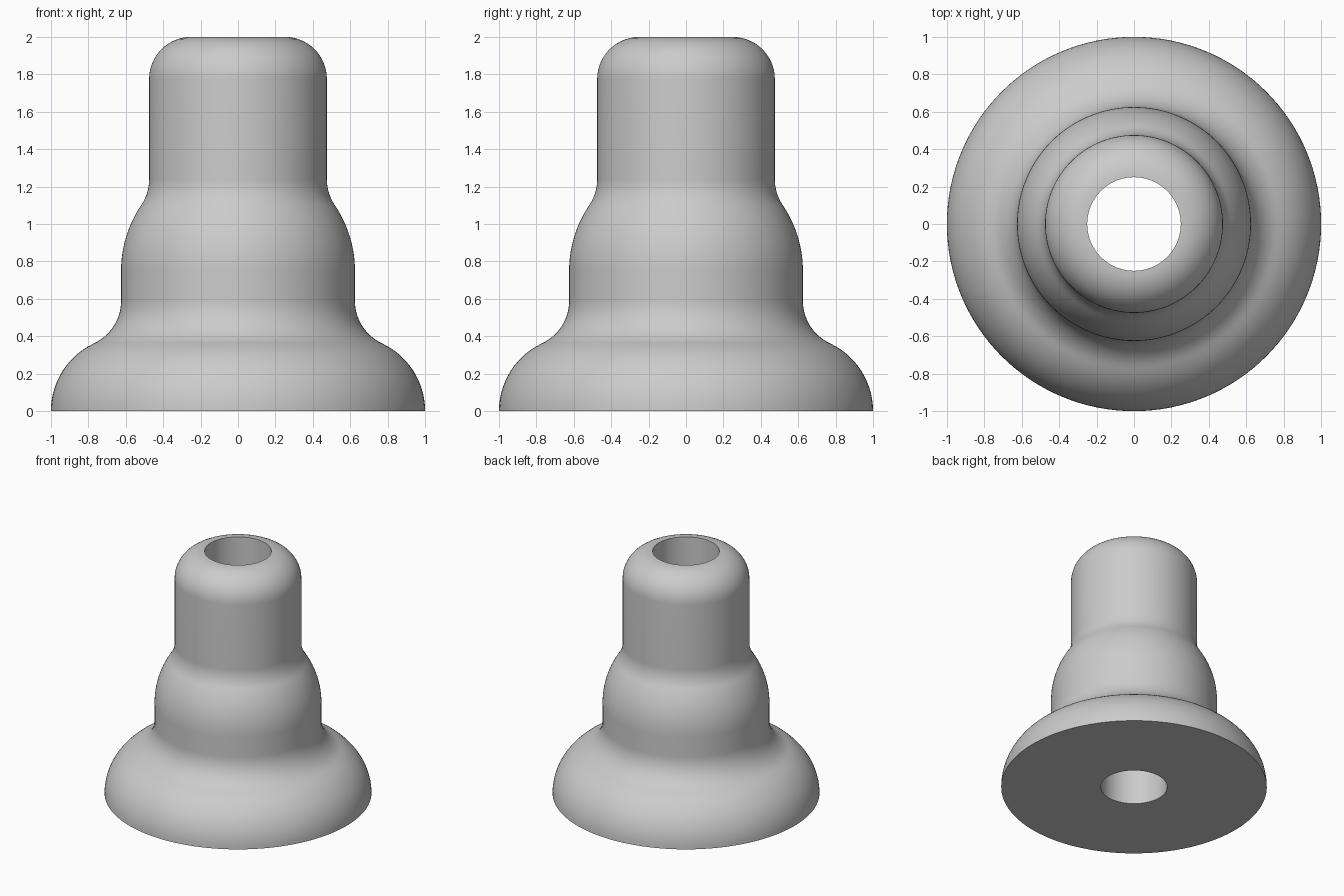
import bpy
import bmesh
from math import cos, sin, radians, acos, sqrt, pi, degrees
from mathutils import Vector

cube = bpy.data.objects.get("Cube")
if cube:
    bpy.data.objects.remove(cube, do_unlink=True)


def arc(cx, cz, r, start, end, steps=14):
    """Points on a circular arc in the profile plane, angles in degrees."""
    angles = [radians(start + (end - start) * i / steps) for i in range(steps + 1)]
    return [(cx + r * cos(a), cz + r * sin(a)) for a in angles]


def bulge_and_fillet(cx, cz, r, wall, fillet):
    """Convex bulge flowing tangentially into a concave fillet that ends on a wall."""
    dx = wall + fillet - cx
    reach = r + fillet
    tilt = degrees(acos(dx / reach))
    fz = cz + sqrt(reach ** 2 - dx ** 2)
    bulge = arc(cx, cz, r, 0, tilt)
    return bulge + arc(wall + fillet, fz, fillet, 180 + tilt, 180)[1:]


# Profile from the base rim up to the rounded top, then down the bore
bore = 0.25
profile = [(bore, 0)]
profile += bulge_and_fillet(0.6, 0, 0.4, 0.625, 0.25)      # flared base
profile += bulge_and_fillet(0, 0.75, 0.625, 0.475, 0.25)   # domed shoulder
profile += arc(bore, 1.775, 0.225, 0, 90)                  # rounded neck top

# Revolve the closed profile around z
bm = bmesh.new()
verts = [bm.verts.new((x, 0, z)) for x, z in profile]
edges = [bm.edges.new((a, b)) for a, b in zip(verts, verts[1:] + verts[:1])]
bmesh.ops.spin(bm, geom=verts + edges, cent=(0, 0, 0), axis=(0, 0, 1),
               angle=2 * pi, steps=128, use_merge=True)
bmesh.ops.remove_doubles(bm, verts=bm.verts, dist=0.0001)
bmesh.ops.recalc_face_normals(bm, faces=bm.faces)
mesh = bpy.data.meshes.new("stepped_sleeve")
bm.to_mesh(mesh)
bm.free()

sleeve = bpy.data.objects.new("stepped_sleeve", mesh)
bpy.context.collection.objects.link(sleeve)

# Plain grey material
color = (0.6, 0.6, 0.6, 1)
grey = bpy.data.materials.new("light_grey")
grey.use_nodes = True
grey.diffuse_color = color
grey.node_tree.nodes["Principled BSDF"].inputs["Base Color"].default_value = color
mesh.materials.append(grey)

# Smooth surfaces with crisp rims
bpy.ops.object.select_all(action="DESELECT")
sleeve.select_set(True)
bpy.context.view_layer.objects.active = sleeve
bpy.ops.object.shade_smooth_by_angle(angle=radians(35))
